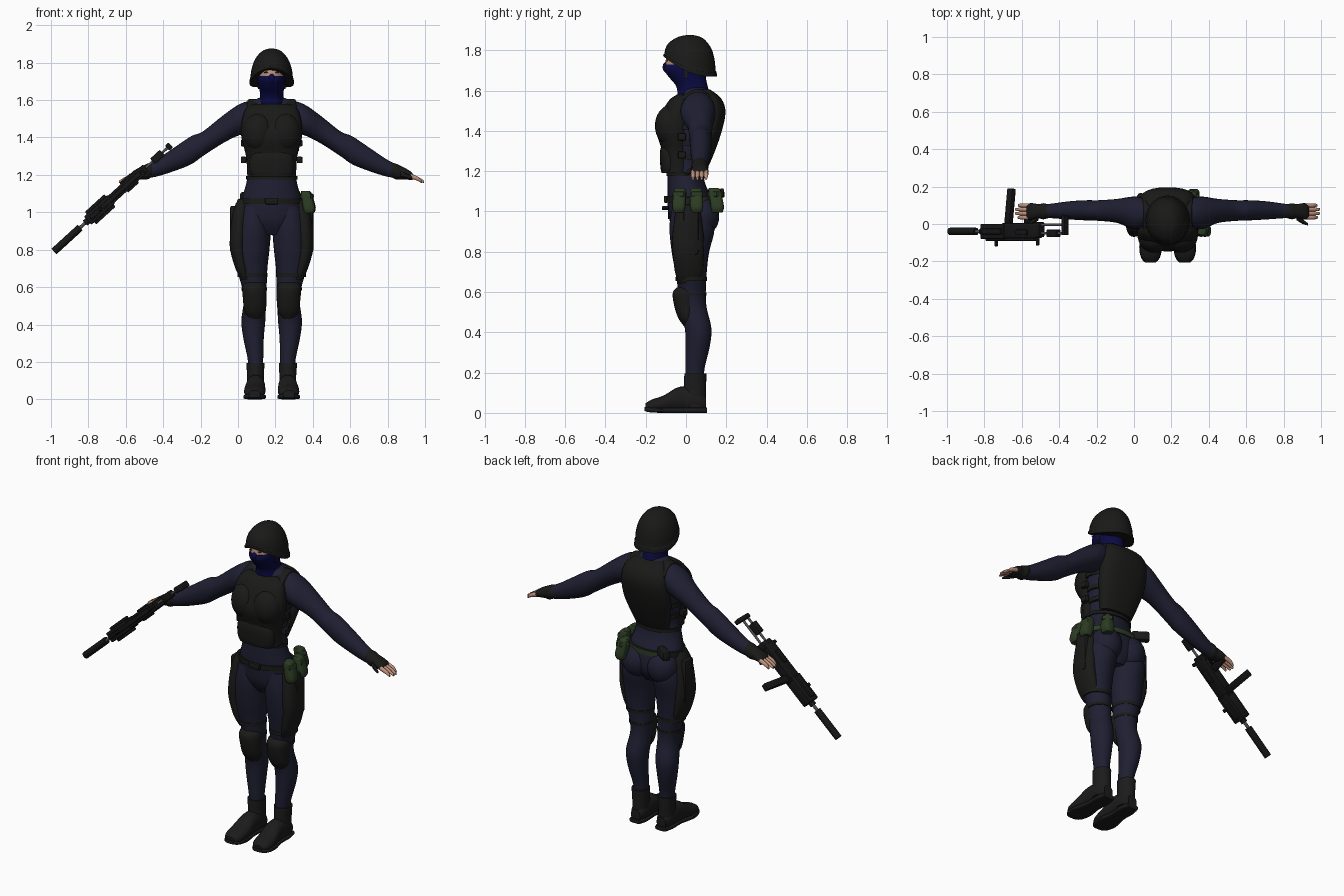
import bpy, bmesh, math
from mathutils import Vector, Matrix

default_cube = bpy.data.objects.get("Cube")
if default_cube:
    bpy.data.objects.remove(default_cube, do_unlink=True)

BODY = Matrix.Translation((.18, 0, 0))      # the figure stands beside the centre
SIDES = (("left", 1), ("right", -1))


def make_material(name, red, green, blue, roughness=.8):
    material = bpy.data.materials.new(name)
    material.use_nodes = True
    material.diffuse_color = (red, green, blue, 1)
    shader = material.node_tree.nodes["Principled BSDF"]
    shader.inputs["Base Color"].default_value = (red, green, blue, 1)
    shader.inputs["Roughness"].default_value = roughness
    return material


NAVY = make_material("navy cloth", .0135, .0135, .032)
ARMOUR = make_material("charcoal armour", .01, .01, .0095)
BOOT = make_material("black leather", .011, .011, .011)
MASK = make_material("blue mask", .003, .003, .058)
SKIN = make_material("skin", .52, .29, .21)
GREEN = make_material("olive green", .025, .045, .017)
GUN = make_material("gun black", .008, .008, .008)
STEEL = make_material("steel grey", .08, .08, .09)
EYE = make_material("dark eye", .03, .018, .014)


def finish(name, bm, material, frame=BODY):
    """Turn a bmesh into a smooth object whose sharp edges stay sharp."""
    bmesh.ops.recalc_face_normals(bm, faces=bm.faces)
    for face in bm.faces:
        face.smooth = True
    for edge in bm.edges:
        edge.smooth = edge.calc_face_angle(0) < math.radians(40)
    mesh = bpy.data.meshes.new(name)
    bm.to_mesh(mesh)
    bm.free()
    mesh.materials.append(material)
    obj = bpy.data.objects.new(name, mesh)
    obj.matrix_world = frame
    bpy.context.collection.objects.link(obj)
    return obj


def curve_through(rings, steps):
    """Catmull-Rom interpolation of whole rings."""
    rings = [Vector(ring) for ring in rings]
    result = []
    for i in range(len(rings) - 1):
        a, b = rings[max(i - 1, 0)], rings[i]
        c, d = rings[i + 1], rings[min(i + 2, len(rings) - 1)]
        for k in range(steps):
            t = k / steps
            result.append(b + (c - a) * (t / 2) + (a * 2 - b * 5 + c * 4 - d) * (t * t / 2)
                          + (b * 3 - a - c * 3 + d) * (t ** 3 / 2))
    return result + [rings[-1]]


def loft(name, material, rings, axis="z", side=1, sides=24, steps=4, power=1.0, frame=BODY):
    """Skin elliptical rings (x, y, z, radius, radius) set across an axis."""
    first, second = {"x": (1, 2), "y": (0, 2), "z": (0, 1)}[axis]
    bm = bmesh.new()
    rows = []
    for ring in curve_through(rings, steps):
        row = []
        for k in range(sides):
            angle = math.tau * k / sides
            c, s = math.cos(angle), math.sin(angle)
            point = Vector(ring[:3])
            point[first] += max(ring[3], .002) * math.copysign(abs(c) ** power, c)
            point[second] += max(ring[4], .002) * math.copysign(abs(s) ** power, s)
            point.x *= side
            row.append(bm.verts.new(point))
        rows.append(row)
    for low, high in zip(rows, rows[1:]):
        for k in range(sides):
            n = (k + 1) % sides
            bm.faces.new((low[k], low[n], high[n], high[k]))
    bm.faces.new(rows[0])
    bm.faces.new(rows[-1])
    return finish(name, bm, material, frame)


def band(name, material, centre, rx, ry, height, side=1):
    x, y, z = centre
    return loft(name, material, [(x, y, z - height / 2, rx, ry), (x, y, z + height / 2, rx, ry)],
                side=side, steps=1)


def box(name, material, centre, size, turn=0, bevel=.006, frame=BODY):
    bm = bmesh.new()
    shape = Matrix.Translation(centre) @ Matrix.Rotation(turn, 4, "Z") @ Matrix.Diagonal((*size, 1))
    bmesh.ops.create_cube(bm, size=1, matrix=shape)
    bmesh.ops.bevel(bm, geom=bm.edges[:], offset=min(bevel, min(size) / 3), segments=2,
                    affect="EDGES", profile=.5)
    return finish(name, bm, material, frame)


def ball(name, material, centre, radii):
    bm = bmesh.new()
    shape = Matrix.Translation(centre) @ Matrix.Diagonal((*radii, 1))
    bmesh.ops.create_uvsphere(bm, u_segments=24, v_segments=16, radius=1, matrix=shape)
    return finish(name, bm, material)


# Torso and armour vest
loft("torso", NAVY, [(0, .03, .88, .07, .07), (0, .03, .95, .16, .11), (0, .02, 1.05, .165, .112),
                     (0, 0, 1.15, .137, .092), (0, 0, 1.25, .125, .09), (0, .015, 1.4, .15, .11),
                     (0, .045, 1.51, .16, .095), (0, .05, 1.58, .13, .07), (0, .045, 1.615, .06, .055)])
loft("vest_front", ARMOUR, [(0, -.015, 1.58, .1, .03), (0, -.03, 1.55, .14, .055),
                            (0, -.045, 1.48, .16, .08), (0, -.055, 1.4, .162, .092),
                            (0, -.045, 1.3, .137, .075), (0, -.04, 1.19, .13, .075)], power=.9)
loft("vest_back", ARMOUR, [(0, .09, 1.605, .09, .03), (0, .12, 1.56, .13, .055),
                           (0, .13, 1.49, .147, .066), (0, .11, 1.38, .15, .062),
                           (0, .08, 1.27, .125, .052), (0, .06, 1.2, .105, .04)], power=.85)
loft("belly_plate", ARMOUR, [(0, -.08, 1.19, .105, .04), (0, -.08, 1.22, .118, .047),
                             (0, -.08, 1.29, .118, .05), (0, -.08, 1.33, .09, .04)], power=.8)
for z, width in ((1.27, .134), (1.34, .146), (1.42, .16)):
    band("side_strap", ARMOUR, (0, .015, z), width, .1, .025)
band("vest_hem", ARMOUR, (0, 0, 1.185), .138, .096, .02)

# Belt, dark in front and green behind
belt = band("belt", ARMOUR, (0, .02, 1.06), .171, .119, .03)
belt.data.materials.append(GREEN)
for face in belt.data.polygons:
    face.material_index = int(face.center.y > .02 and face.center.x > -.1)
box("belt_buckle", ARMOUR, (0, -.1, 1.06), (.07, .02, .035))

# Green pouches leaning out below the belt on the left hip
for x, y, turn in ((.178, -.03, -.25), (.182, .05, .12), (.125, .138, .9)):
    out = Vector((math.cos(turn), math.sin(turn), 0)) * .022
    loft("belt_pouch", GREEN, [(x, y, 1.115, .02, .024), (x + out.x / 4, y + out.y / 4, 1.1, .027, .03),
                               (x + out.x, y + out.y, 1.025, .032, .033),
                               (x + out.x, y + out.y, .995, .022, .026)], power=.6)
    box("pouch_flap", GREEN, (x + out.x / 2, y + out.y / 2, 1.085), (.06, .06, .03), turn, bevel=.012)
box("rear_pouch", ARMOUR, (-.12, .125, 1.08), (.1, .045, .055), -.6, bevel=.012)

# Neck, head, mask and helmet
ball("head", SKIN, (0, -.002, 1.735), (.071, .1, .11))
loft("mask", MASK, [(0, .04, 1.565, .074, .082), (0, .03, 1.62, .062, .078), (0, .005, 1.67, .068, .093),
                    (0, -.003, 1.705, .074, .108), (0, .0, 1.73, .073, .105)])
ball("nose_cover", MASK, (0, -.1, 1.716), (.016, .016, .025))
helmet = loft("helmet", ARMOUR, [(0, .02, 1.876, .01, .012), (0, .02, 1.863, .05, .062),
                                 (0, .02, 1.825, .088, .104), (0, .02, 1.78, .108, .122),
                                 (0, .02, 1.742, .114, .127), (0, .02, 1.736, .118, .132),
                                 (0, .02, 1.72, .119, .133)])
for vert in helmet.data.vertices:
    depth = (1.876 - vert.co.z) / .156
    vert.co.z -= depth * ((vert.co.y - .02) * .38 + vert.co.x ** 2 * 2.2)

for label, s in SIDES:
    # Face and strap details
    ball(label + "_eye", EYE, (s * .03, -.094, 1.748), (.011, .004, .004))
    box(label + "_chin_strap", ARMOUR, (s * .07, .0, 1.69), (.008, .014, .06))
    # Vest details
    ball(label + "_chest_plate", ARMOUR, (s * .07, -.072, 1.425), (.088, .082, .105))
    loft(label + "_shoulder_strap", ARMOUR, [(.1, -.04, 1.54, .035, .02), (.1, .03, 1.585, .03, .015),
                                             (.1, .08, 1.588, .03, .015), (.1, .14, 1.54, .035, .02)],
         axis="y", side=s, power=.6)
    for z in (1.28, 1.37):
        box(label + "_vest_buckle", ARMOUR, (s * .15, -.02, z), (.03, .04, .035))
    # Arm, glove and fingers
    loft(label + "_arm", NAVY, [(.08, .06, 1.53, .06, .06), (.13, .06, 1.51, .08, .083),
                                (.19, .06, 1.487, .086, .081), (.27, .07, 1.437, .064, .073),
                                (.37, .072, 1.365, .055, .066), (.43, .073, 1.332, .054, .075),
                                (.52, .073, 1.284, .049, .063), (.62, .07, 1.235, .039, .045),
                                (.7, .068, 1.21, .03, .03)], axis="x", side=s)
    loft(label + "_glove", ARMOUR, [(.64, .068, 1.228, .037, .039), (.665, .068, 1.218, .043, .042),
                                    (.69, .068, 1.212, .038, .036), (.72, .068, 1.204, .043, .029),
                                    (.745, .067, 1.195, .043, .022), (.755, .067, 1.19, .038, .015)],
         axis="x", side=s)
    for k in range(4):
        y = .035 + k * .0215
        reach = .815 - .012 * (k == 0) - .015 * (k == 3)
        loft(label + "_finger", SKIN, [(.735, y, 1.197, .011, .014), (.78, y, 1.18, .011, .012),
                                       (reach, y, 1.163, .006, .007)], axis="x", side=s, sides=10)
    loft(label + "_thumb", ARMOUR, [(.69, .035, 1.205, .015, .015), (.72, .014, 1.196, .013, .013),
                                    (.75, -.002, 1.185, .006, .007)], axis="x", side=s, sides=10)
    # Leg and hip
    ball(label + "_buttock", NAVY, (s * .082, .072, .975), (.09, .093, .1))
    loft(label + "_leg", NAVY, [(.09, .02, 1.03, .075, .09), (.098, .03, .92, .094, .112),
                                (.105, .022, .8, .093, .093), (.105, .025, .7, .082, .078),
                                (.093, .03, .6, .066, .068), (.09, .035, .52, .06, .068),
                                (.098, .06, .42, .064, .066), (.097, .058, .33, .055, .06),
                                (.087, .045, .22, .042, .047), (.085, .045, .16, .04, .045)], side=s)
    loft(label + "_thigh_guard", ARMOUR, [(.15, .01, 1.07, .03, .04), (.165, .01, 1, .044, .062),
                                          (.178, .01, .88, .044, .078), (.18, .012, .8, .042, .078),
                                          (.16, .015, .7, .034, .07), (.14, .015, .64, .024, .05)],
         side=s, power=.9)
    box(label + "_holster", ARMOUR, (s * .205, .025, .91), (.035, .075, .25), bevel=.012)
    band(label + "_thigh_strap", ARMOUR, (.103, .026, .665), .08, .078, .02, s)
    # Knee pad and its straps
    loft(label + "_knee_pad", ARMOUR, [(.093, .005, .635, .045, .03), (.093, -.005, .6, .064, .06),
                                       (.09, -.003, .53, .063, .055), (.09, .005, .47, .056, .043),
                                       (.09, .015, .43, .03, .025)], side=s)
    band(label + "_knee_strap", ARMOUR, (.093, .031, .59), .068, .07, .016, s)
    # Boot
    loft(label + "_boot_shaft", BOOT, [(.087, .047, .195, .049, .054), (.087, .046, .18, .048, .055),
                                       (.086, .044, .12, .045, .056), (.085, .04, .03, .046, .06)], side=s)
    loft(label + "_boot_foot", BOOT, [(.085, .1, .045, .03, .035), (.085, .06, .06, .046, .055),
                                      (.086, -.03, .068, .05, .062), (.09, -.11, .046, .057, .041),
                                      (.092, -.17, .036, .052, .03), (.092, -.2, .03, .03, .018)],
         axis="y", side=s, power=.9)
    loft(label + "_boot_sole", BOOT, [(.085, .105, .013, .036, .013), (.085, .05, .013, .048, .013),
                                      (.087, -.03, .013, .046, .013), (.091, -.12, .013, .061, .013),
                                      (.092, -.18, .016, .05, .013), (.092, -.205, .02, .03, .01)],
         axis="y", side=s, power=.5)

# Rifle, lying on its side along the right arm: x to the muzzle, y to the magazine
forward = Vector((-.745, 0, -.68)).normalized()
down = Vector((0, 1, 0))
RIFLE = Matrix((forward, down, forward.cross(down))).transposed().to_4x4()
RIFLE.translation = (-.36, 0, 1.36)


def rifle_box(name, start, end, top, bottom, width, turn=0):
    box(name, GUN, ((start + end) / 2, (top + bottom) / 2, 0),
        (end - start, bottom - top, width), turn, bevel=.005, frame=RIFLE)


def rifle_tube(name, start, end, y, radius, material=GUN):
    loft(name, material, [(start, y, 0, radius, radius), (end, y, 0, radius, radius)],
         axis="x", sides=16, steps=1, frame=RIFLE)


rifle_box("receiver", .2, .45, -.075, .005, .05)
rifle_box("handguard", .43, .6, -.08, .0, .06)
rifle_box("side_rail", .44, .58, -.055, -.025, .09)
rifle_box("top_rail", .22, .58, -.09, -.075, .025)
rifle_box("bolt_cover", .26, .34, -.06, -.03, .07)
rifle_box("magazine", .39, .43, .0, .19, .03, .12)
rifle_box("pistol_grip", .25, .29, .0, .09, .03, .25)
rifle_box("stock_butt", .0, .025, -.06, .045, .035)
rifle_box("stock_cheek", .06, .13, -.07, -.03, .04)
rifle_box("stock_hinge", .18, .22, -.07, .01, .045)
rifle_box("front_sight", .5, .52, -.12, -.08, .014)
rifle_box("rear_sight", .2, .22, -.115, -.07, .014)
rifle_tube("upper_stock_rod", .02, .2, -.05, .007, STEEL)
rifle_tube("lower_stock_rod", .02, .2, -.005, .007, STEEL)
rifle_tube("barrel", .58, .67, -.04, .009, STEEL)
rifle_tube("gas_block", .59, .62, -.04, .018)
rifle_tube("suppressor", .655, .845, -.04, .02)
